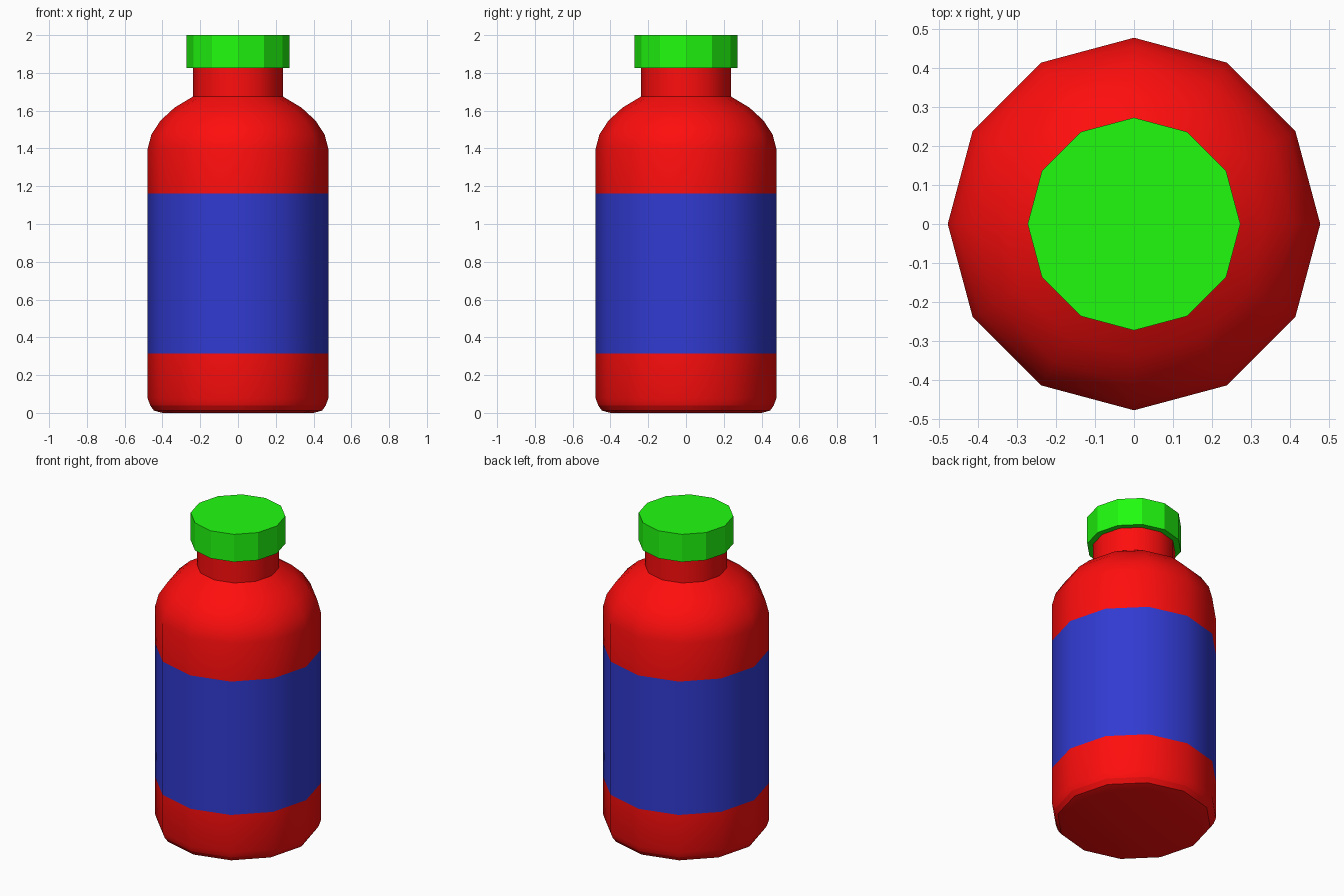
import bpy, bmesh, math

if "Cube" in bpy.data.objects:
    bpy.data.objects.remove(bpy.data.objects["Cube"])

SIDES = 12


def material(name, rgb):
    m = bpy.data.materials.new(name)
    m.diffuse_color = (*rgb, 1)
    m.use_nodes = True
    m.node_tree.nodes["Principled BSDF"].inputs["Base Color"].default_value = m.diffuse_color
    return m


def lathe(name, profile, mat, smooth=False, cap_bottom=False, cap_top=False, sharp=()):
    """Revolve (radius, height) points into a 12-sided part; sharp lists crisp rings."""
    bm = bmesh.new()
    rings = [[bm.verts.new((-r * math.sin(2 * math.pi * i / SIDES),
                            r * math.cos(2 * math.pi * i / SIDES), z))
              for i in range(SIDES)] for r, z in profile]
    for low, high in zip(rings, rings[1:]):
        for i in range(SIDES):
            j = (i + 1) % SIDES
            bm.faces.new((low[i], low[j], high[j], high[i])).smooth = smooth
    if cap_bottom:
        bm.faces.new(rings[0][::-1]).smooth = smooth
    if cap_top:
        bm.faces.new(rings[-1])
    for k in sharp:
        for i in range(SIDES):
            bm.edges.get((rings[k][i], rings[k][(i + 1) % SIDES])).smooth = False
    mesh = bpy.data.meshes.new(name)
    bm.to_mesh(mesh)
    bm.free()
    mesh.materials.append(mat)
    obj = bpy.data.objects.new(name, mesh)
    bpy.context.collection.objects.link(obj)
    return obj


red = material("red", (1.0, 0.004, 0.004))
blue = material("blue", (0.031, 0.043, 0.64))
green = material("green", (0.015, 0.97, 0.005))

R = 0.478
LABEL_LOW, LABEL_HIGH = 0.315, 1.161

# Rounded base with a crisp lower rim
lathe("base", [(0.40, 0.0), (0.445, 0.012), (0.465, 0.04), (R, 0.077), (R, LABEL_LOW)],
      red, smooth=True, cap_bottom=True, sharp=(1, 2))
# Label band, flush with the body
lathe("label", [(R, LABEL_LOW), (R, LABEL_HIGH)], blue, smooth=True)
# Upper body and domed shoulder
lathe("shoulder", [(R, LABEL_HIGH), (R, 1.40), (0.458, 1.475), (0.41, 1.548),
                   (0.336, 1.616), (0.238, 1.675)], red, smooth=True)
# Neck
lathe("neck", [(0.238, 1.675), (0.238, 1.825)], red, smooth=True)
# Screw cap
lathe("cap", [(0.238, 1.825), (0.273, 1.825), (0.273, 2.0)], green, cap_top=True)
